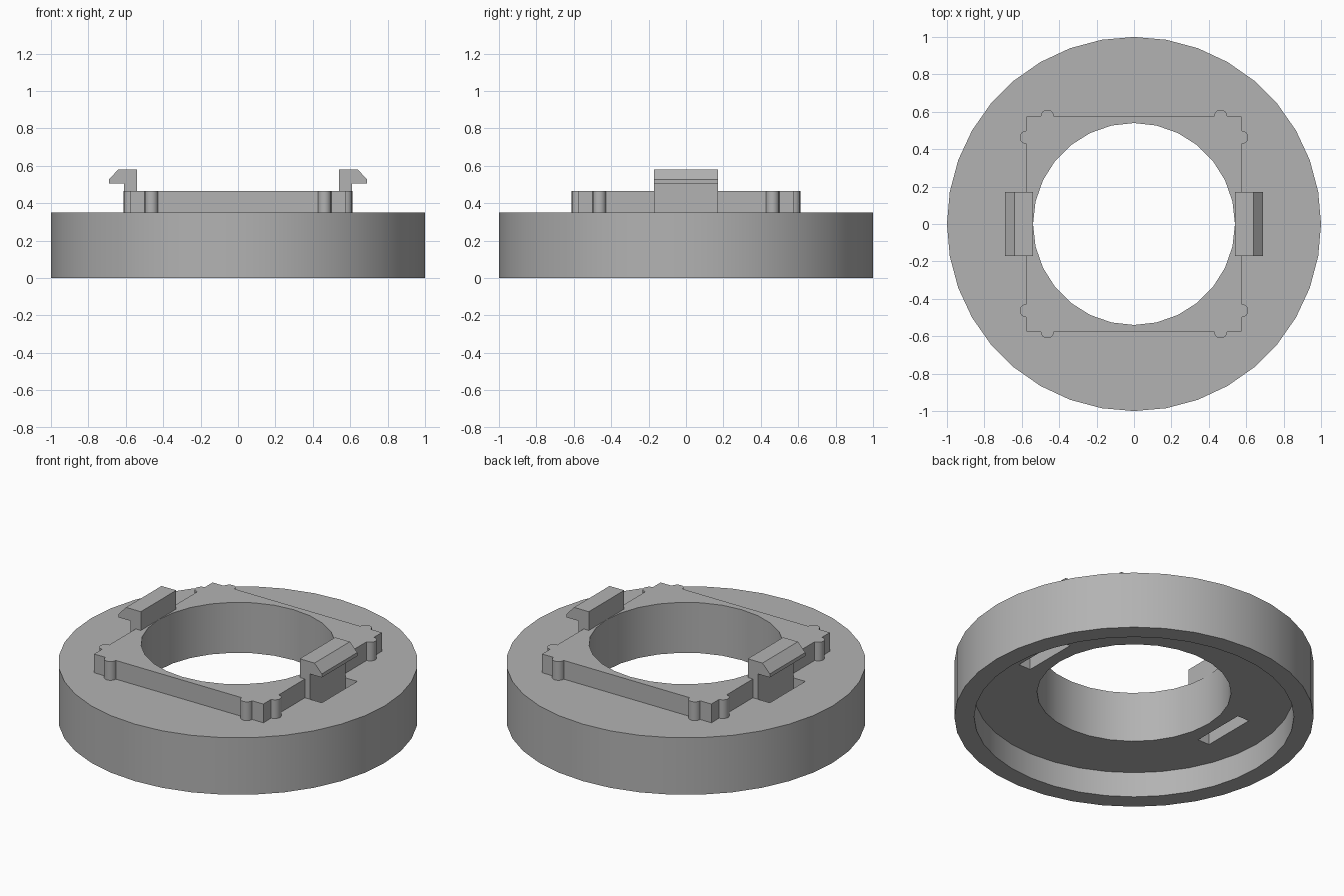
import bpy
import bmesh
import math

if "Cube" in bpy.data.objects:
    bpy.data.objects.remove(bpy.data.objects["Cube"], do_unlink=True)

GREY = (0.45, 0.45, 0.45, 1.0)
grey = bpy.data.materials.new("plain grey")
grey.use_nodes = True
grey.diffuse_color = GREY
grey.node_tree.nodes["Principled BSDF"].inputs["Base Color"].default_value = GREY

HOLE_R = 0.54
BODY_TOP = 0.35
PLATE_TOP = 0.465
RECESS_TOP = 0.155
CLIP_HALF = 0.172


def cylinder(name, radius, z0, z1, sides, x=0, y=0):
    bpy.ops.mesh.primitive_cylinder_add(
        vertices=sides, radius=radius, depth=z1 - z0, location=(x, y, (z0 + z1) / 2))
    ob = bpy.context.object
    ob.name = name
    ob.data.materials.append(grey)
    return ob


def box(name, x0, x1, y0, y1, z0, z1):
    bpy.ops.mesh.primitive_cube_add(
        size=1, location=((x0 + x1) / 2, (y0 + y1) / 2, (z0 + z1) / 2))
    ob = bpy.context.object
    ob.name = name
    ob.scale = (x1 - x0, y1 - y0, z1 - z0)
    bpy.ops.object.transform_apply(location=False, rotation=False, scale=True)
    ob.data.materials.append(grey)
    return ob


def combine(target, tool, operation):
    """Apply a boolean to the target and remove the tool."""
    tool.hide_render = True
    mod = target.modifiers.new(operation, "BOOLEAN")
    mod.operation = operation
    mod.solver = "EXACT"
    mod.object = tool
    bpy.context.view_layer.objects.active = target
    bpy.ops.object.modifier_apply(modifier=mod.name)
    bpy.data.objects.remove(tool, do_unlink=True)


def smooth(ob):
    bpy.ops.object.select_all(action="DESELECT")
    ob.select_set(True)
    bpy.context.view_layer.objects.active = ob
    bpy.ops.object.shade_smooth_by_angle(angle=math.radians(35))


# Round body with a wide recess underneath
body = cylinder("ring_body", 1.0, 0, BODY_TOP, 36)
combine(body, cylinder("recess_cutter", 0.89, -0.1, RECESS_TOP, 36), "DIFFERENCE")

# Raised square plate with two small round nubs near each corner
EDGE, NUB = 0.575, 0.463
combine(body, box("square_plate", -EDGE, EDGE, -EDGE, EDGE, 0.3, PLATE_TOP), "UNION")
for sx in (-1, 1):
    for sy in (-1, 1):
        for px, py in ((NUB, EDGE), (EDGE, NUB)):
            nub = cylinder("nub", 0.036, 0.3, PLATE_TOP, 16, sx * px, sy * py)
            combine(body, nub, "UNION")

# Central hole and the slots behind the clips
combine(body, cylinder("hole_cutter", HOLE_R, -0.1, 0.7, 28), "DIFFERENCE")
for s in (-1, 1):
    x0, x1 = sorted((s * 0.61, s * 0.69))
    slot = box("slot_cutter", x0, x1, -CLIP_HALF, CLIP_HALF, 0.1, 0.6)
    combine(body, slot, "DIFFERENCE")
smooth(body)

# Hooked snap clips, one on each side
PROFILE = [(0.54, BODY_TOP), (0.61, BODY_TOP), (0.61, 0.505), (0.69, 0.505),
           (0.69, 0.527), (0.64, 0.58), (0.54, 0.58)]
for s, name in ((1, "left_clip"), (-1, "right_clip")):
    bm = bmesh.new()
    face = bm.faces.new([bm.verts.new((s * x, -CLIP_HALF, z)) for x, z in PROFILE])
    ext = bmesh.ops.extrude_face_region(bm, geom=[face])
    moved = [v for v in ext["geom"] if isinstance(v, bmesh.types.BMVert)]
    bmesh.ops.translate(bm, verts=moved, vec=(0, 2 * CLIP_HALF, 0))
    bmesh.ops.recalc_face_normals(bm, faces=bm.faces)
    mesh = bpy.data.meshes.new(name)
    bm.to_mesh(mesh)
    bm.free()
    mesh.materials.append(grey)
    clip = bpy.data.objects.new(name, mesh)
    bpy.context.collection.objects.link(clip)
